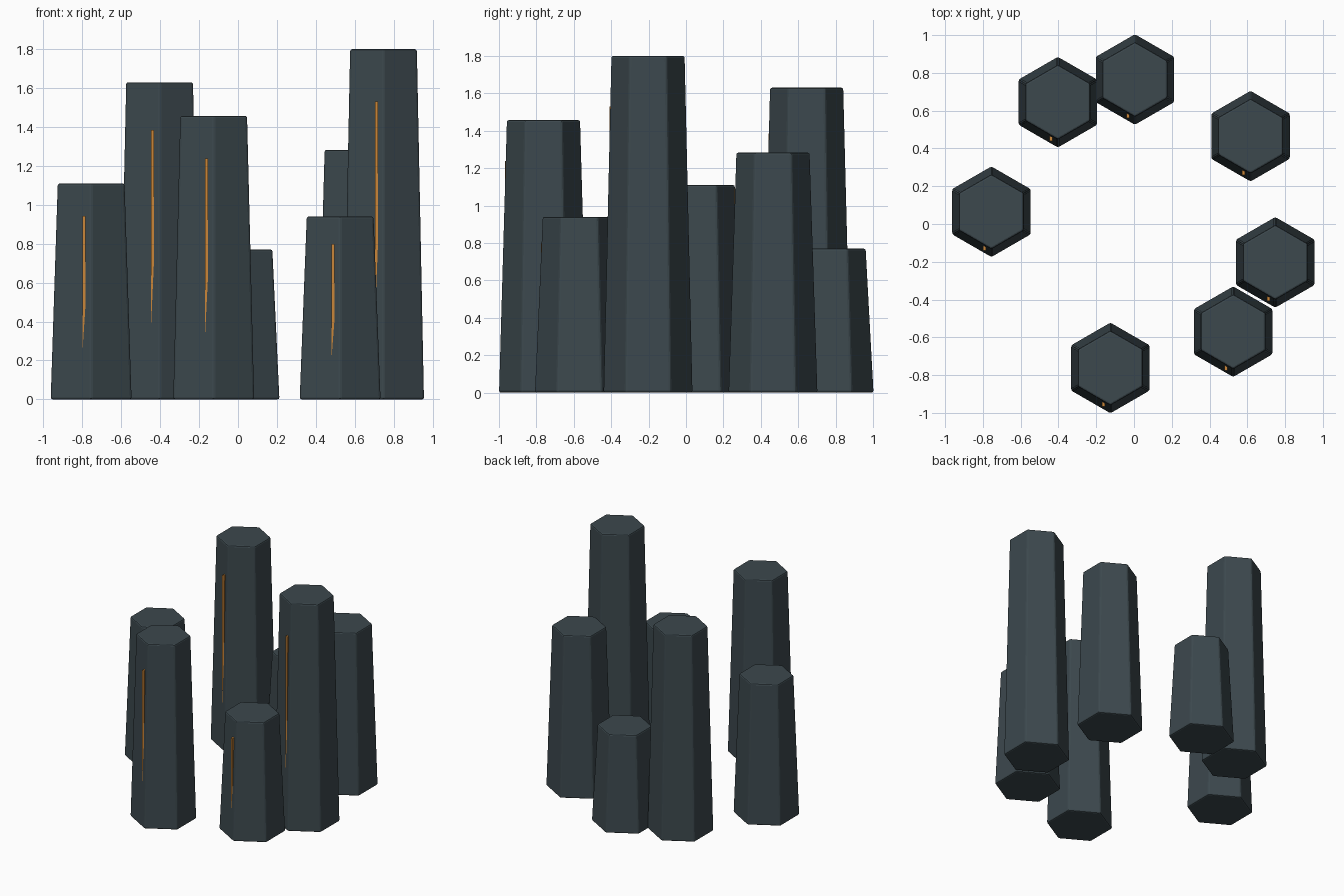
import bpy
from math import radians

if "Cube" in bpy.data.objects:
    bpy.data.objects.remove(bpy.data.objects["Cube"])


def material(name, color):
    m = bpy.data.materials.new(name)
    m.diffuse_color = (*color, 1)
    m.use_nodes = True
    m.node_tree.nodes["Principled BSDF"].inputs["Base Color"].default_value = m.diffuse_color
    return m


slate = material("slate", (0.045, 0.065, 0.075))
orange = material("orange", (0.6, 0.24, 0.04))


def basalt_column(x, y, h):
    # Tapered hexagonal column with a corner pointing to the front
    bpy.ops.mesh.primitive_cone_add(vertices=6, radius1=0.24, radius2=0.198,
                                    depth=h, location=(x, y, h / 2))
    col = bpy.context.object
    col.name = "basalt_column"
    col.data.materials.append(slate)
    bevel = col.modifiers.new("worn_edges", 'BEVEL')
    bevel.width = 0.01
    bevel.segments = 2
    bevel.limit_method = 'ANGLE'
    bevel.angle_limit = radians(30)


def glowing_seam(x, y, h):
    # Thin upright strip that emerges from the sloping front-left face
    bpy.ops.mesh.primitive_cube_add(size=1, location=(x - 0.037, y - 0.19, h / 2))
    seam = bpy.context.object
    seam.name = "glowing_seam"
    seam.scale = (0.016, 0.03, 0.7 * h)
    bpy.ops.object.transform_apply(location=False, rotation=False, scale=True)
    seam.data.materials.append(orange)


# Ring of columns: x, y, height
columns = [
    (0.005, 0.765, 0.77),
    (-0.403, 0.645, 1.63),
    (-0.755, 0.065, 1.11),
    (-0.125, -0.762, 1.457),
    (0.525, -0.57, 0.94),
    (0.748, -0.203, 1.80),
    (0.617, 0.465, 1.283),
]
for c in columns:
    basalt_column(*c)
    glowing_seam(*c)
